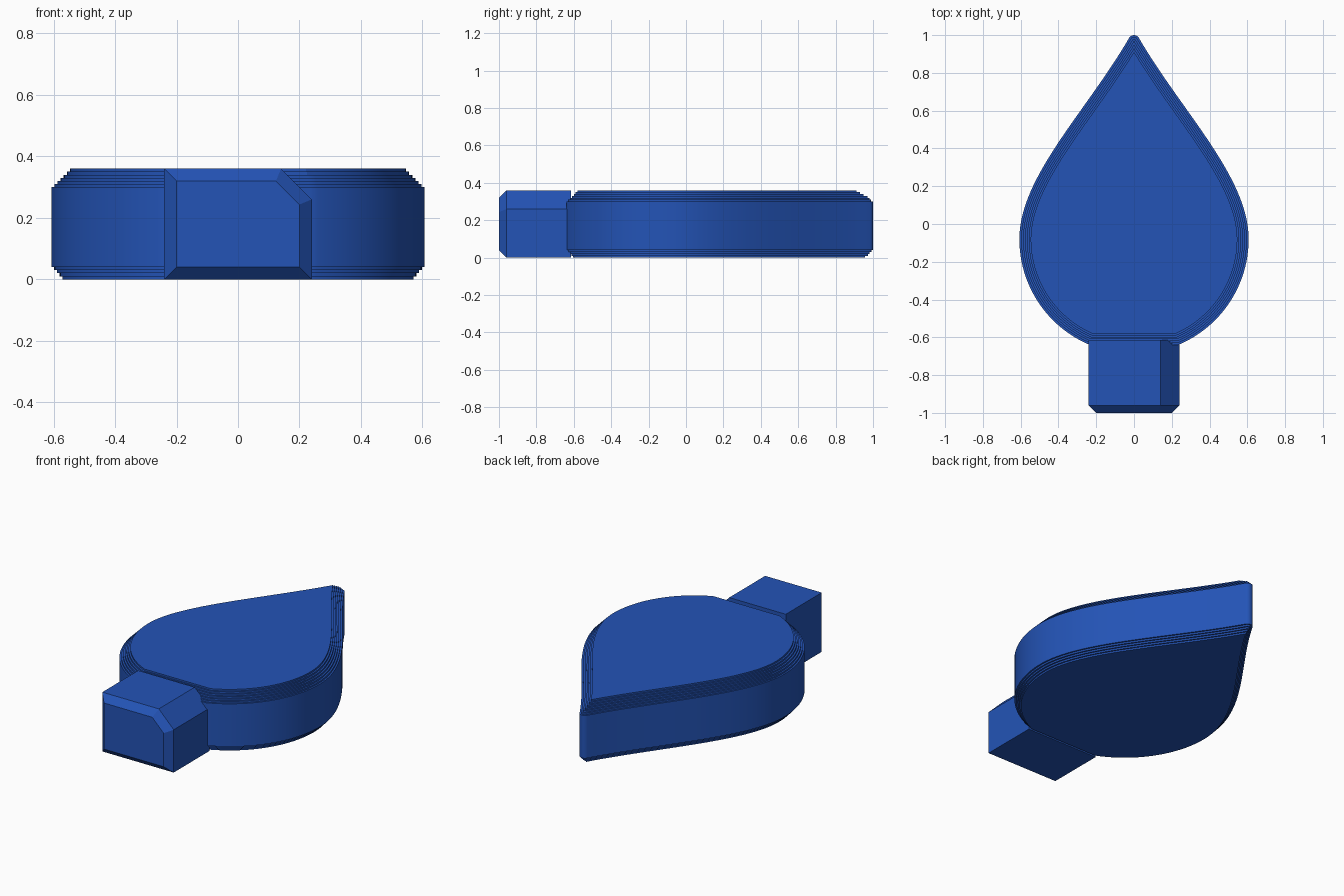
import bpy, bmesh, math
from mathutils import Vector

if "Cube" in bpy.data.objects:
    bpy.data.objects.remove(bpy.data.objects["Cube"])

blue = bpy.data.materials.new("royal blue")
blue.diffuse_color = (0.017, 0.088, 0.47, 1)
blue.use_nodes = True
blue.node_tree.nodes["Principled BSDF"].inputs["Base Color"].default_value = blue.diffuse_color

R, CY, FLAT = 0.607, -0.08, -0.64      # round belly radius, its centre, flat neck
TIP_R, TIP_Y = 0.03, 0.97              # small rounded tip


def half_outline(d):
    """Right half of the teardrop, inset by d, from the neck up to the tip."""
    pts = []
    a0 = -math.asin((CY - FLAT - d) / (R - d))
    for i in range(24):                # belly arc
        a = a0 * (1 - i / 24)
        pts.append(Vector(((R - d) * math.cos(a), CY + (R - d) * math.sin(a))))
    a_tip = math.radians(30)
    p3 = Vector((TIP_R * math.cos(a_tip), TIP_Y + TIP_R * math.sin(a_tip)))
    p = [Vector((R, CY)), Vector((R, 0.25)), Vector((0.25, p3.y - 0.387)), p3]
    for i in range(33):                # shoulder curve
        t = i / 32
        s = 1 - t
        q = p[0]*s**3 + p[1]*3*s*s*t + p[2]*3*s*t*t + p[3]*t**3
        g = ((p[1]-p[0])*s*s + (p[2]-p[1])*2*s*t + (p[3]-p[2])*t*t).normalized()
        pts.append(q - Vector((g.y, -g.x)) * d)
    for i in range(1, 6):              # tip arc
        a = a_tip + (math.pi / 2 - a_tip) * i / 5
        pts.append(Vector(((TIP_R - d) * math.cos(a), TIP_Y + (TIP_R - d) * math.sin(a))))
    for i in range(1, len(pts)):       # sharp inset tip where the halves cross
        if pts[i].x < 0:
            a, b = pts[i - 1], pts[i]
            cross = a.lerp(b, a.x / (a.x - b.x))
            pts[i:] = [Vector((0, cross.y)) for _ in pts[i:]]
            break
    pts[-1].x = 0
    return pts


def loft(name, loops):
    """Closed solid through loops of equal length, capped at both ends."""
    bm = bmesh.new()
    rings = [[bm.verts.new(c) for c in loop] for loop in loops]
    n = len(rings[0])
    for a, b in zip(rings, rings[1:]):
        for i in range(n):
            j = (i + 1) % n
            bm.faces.new((a[i], a[j], b[j], b[i]))
    bm.faces.new(rings[0][::-1])
    bm.faces.new(rings[-1])
    bmesh.ops.remove_doubles(bm, verts=bm.verts, dist=1e-5)
    bmesh.ops.recalc_face_normals(bm, faces=bm.faces)
    me = bpy.data.meshes.new(name)
    bm.to_mesh(me)
    bm.free()
    me.materials.append(blue)
    ob = bpy.data.objects.new(name, me)
    bpy.context.collection.objects.link(ob)
    return ob


# Teardrop body with stair-stepped rims
levels = []
for k in range(4):                     # lower rim
    d = 0.036 - 0.009 * k
    levels += [(d, 0.01 * k), (d, 0.01 * (k + 1))]
levels += [(0, 0.04), (0, 0.30)]       # straight wall
for k in range(1, 7):                  # upper rim
    levels += [(0.01 * k, 0.29 + 0.01 * k), (0.01 * k, 0.30 + 0.01 * k)]
loops = []
for d, z in levels:
    h = half_outline(d)
    loops.append([(p.x, p.y, z) for p in h] + [(-p.x, p.y, z) for p in h[-2::-1]])
body = loft("teardrop_body", loops)
bpy.context.view_layer.objects.active = body
body.select_set(True)
bpy.ops.object.shade_smooth_by_angle(angle=math.radians(25))


# Stem with one cut corner and a chamfered front end
def stem_loop(y, d):
    c = 0.10 - d * (2 - math.sqrt(2))  # cut size after insetting
    x, lo, hi = 0.24 - d, d, 0.36 - d
    return [(-x, y, lo), (x, y, lo), (x, y, hi - c), (x - c, y, hi), (-x, y, hi)]


loft("stem", [stem_loop(-1.0, 0.04), stem_loop(-0.96, 0), stem_loop(-0.615, 0)])
